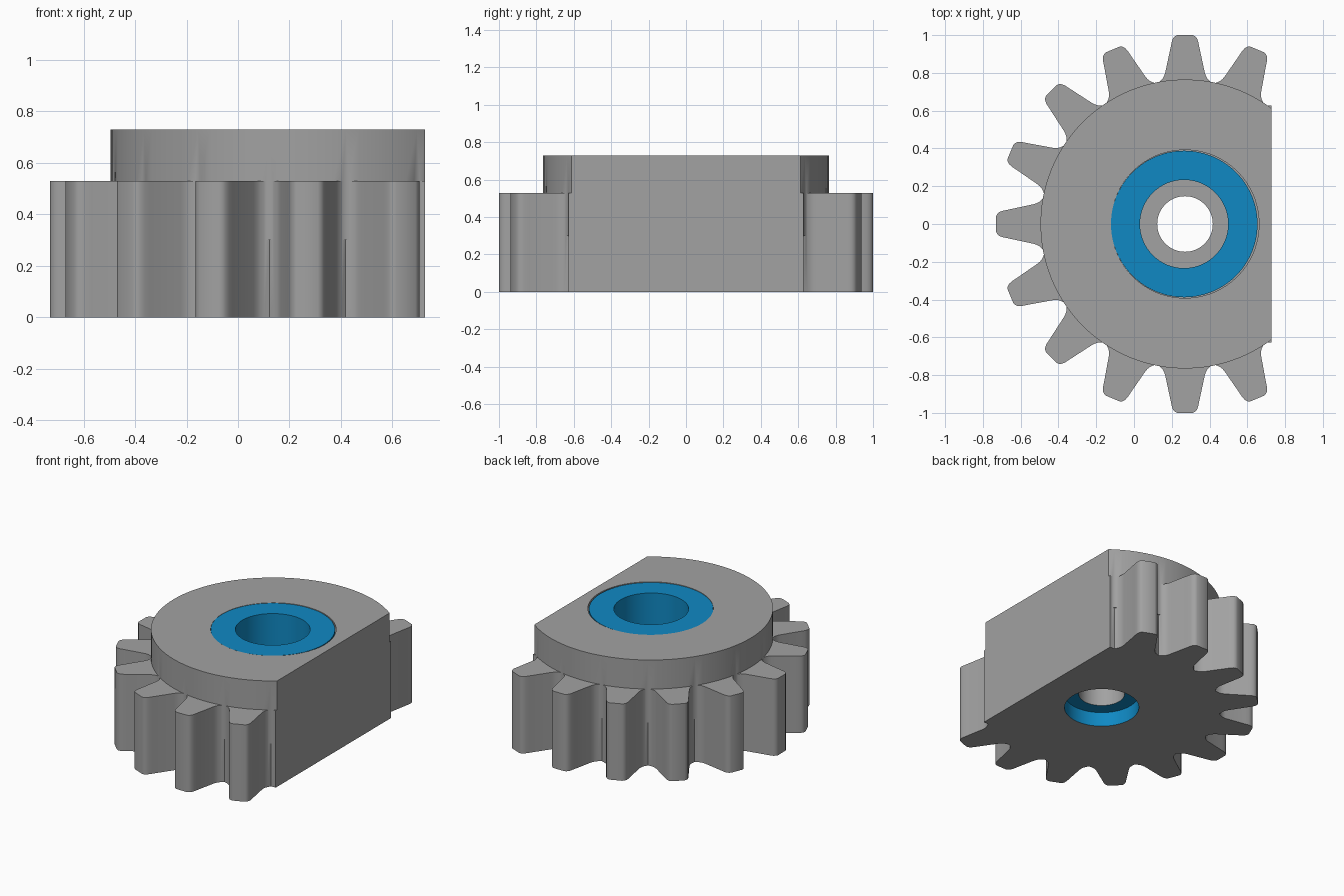
import bpy, bmesh, math
from mathutils import Vector

if "Cube" in bpy.data.objects:
    bpy.data.objects.remove(bpy.data.objects["Cube"])

CX = 0.27          # gear axis
FLAT_X = 0.727     # flat side of the gear
GEAR_TOP, TOP = 0.53, 0.73
TEETH = 16


def material(name, rgb):
    m = bpy.data.materials.new(name)
    m.diffuse_color = (*rgb, 1)
    m.use_nodes = True
    m.node_tree.nodes["Principled BSDF"].inputs["Base Color"].default_value = m.diffuse_color
    return m


grey = material("grey plastic", (0.36, 0.36, 0.36))
blue = material("blue bearing", (0.005, 0.25, 0.55))


def prism(name, pts, z0, z1, mats):
    """Extrude a closed outline from z0 to z1."""
    bm = bmesh.new()
    face = bm.faces.new([bm.verts.new((x, y, z0)) for x, y in pts])
    out = bmesh.ops.extrude_face_region(bm, geom=[face])
    bmesh.ops.translate(bm, vec=(0, 0, z1 - z0),
                        verts=[v for v in out["geom"] if isinstance(v, bmesh.types.BMVert)])
    bmesh.ops.recalc_face_normals(bm, faces=bm.faces)
    me = bpy.data.meshes.new(name)
    bm.to_mesh(me)
    bm.free()
    for m in mats:
        me.materials.append(m)
    ob = bpy.data.objects.new(name, me)
    bpy.context.collection.objects.link(ob)
    return ob


def circle(r, cx=CX, n=96):
    return [(cx + r * math.cos(2 * math.pi * i / n), r * math.sin(2 * math.pi * i / n))
            for i in range(n)]


def boolean(ob, other, op):
    """Apply a boolean and discard the helper."""
    mod = ob.modifiers.new("bool", "BOOLEAN")
    mod.object, mod.operation, mod.solver = other, op, "EXACT"
    bpy.context.view_layer.objects.active = ob
    bpy.ops.object.modifier_apply(modifier=mod.name)
    bpy.data.objects.remove(other)


def smooth(ob):
    bpy.ops.object.select_all(action="DESELECT")
    ob.select_set(True)
    bpy.context.view_layer.objects.active = ob
    bpy.ops.object.shade_smooth_by_angle(angle=math.radians(32))


# Toothed wheel: half tooth (half width, distance from axis), mirrored and repeated
half = [(0.04, 1.0), (0.053, 0.994), (0.063, 0.983), (0.07, 0.965), (0.075, 0.94),
        (0.105, 0.80), (0.111, 0.783), (0.119, 0.769), (0.131, 0.757)]
a = math.pi / TEETH
valley = (0.757 * math.sin(a), 0.757 * math.cos(a))
tooth = [(-w, r) for w, r in reversed(half)] + half + [valley]
outline = []
for k in range(TEETH):
    t = -2 * math.pi * k / TEETH
    for x, y in tooth:
        outline.append((CX + x * math.cos(t) - y * math.sin(t),
                        x * math.sin(t) + y * math.cos(t)))
gear = prism("gear_body", outline, 0, GEAR_TOP, [grey, blue])

# Raised round shoulder on top
boolean(gear, prism("shoulder", circle(0.765), 0.3, TOP, [grey]), "UNION")

# Flat side
boolean(gear, prism("flat_cutter", [(FLAT_X, -2), (3, -2), (3, 2), (FLAT_X, 2)],
                    -1, 2, [grey]), "DIFFERENCE")

# Bearing seat, shaft hole and lower pocket
boolean(gear, prism("seat_cutter", circle(0.392), 0.30, 1, [grey]), "DIFFERENCE")
boolean(gear, prism("hole_cutter", circle(0.147), -1, 0.5, [grey]), "DIFFERENCE")
boolean(gear, prism("pocket_cutter", circle(0.238), -1, 0.10, [grey]), "DIFFERENCE")

# Blue lining of the lower pocket
for p in gear.data.polygons:
    c = p.center
    r = math.hypot(c.x - CX, c.y)
    wall = 0.01 < c.z < 0.09 and r < 0.25
    ceiling = abs(c.z - 0.10) < 0.005 and p.normal.z < -0.9
    p.material_index = 1 if wall or ceiling else 0
smooth(gear)

# Blue bearing ring in the seat
bearing = prism("bearing_ring", circle(0.388, 0.266), 0.30, TOP - 0.002, [blue])
boolean(bearing, prism("bore_cutter", circle(0.2335, 0.265), 0, 1, [blue]), "DIFFERENCE")
smooth(bearing)
